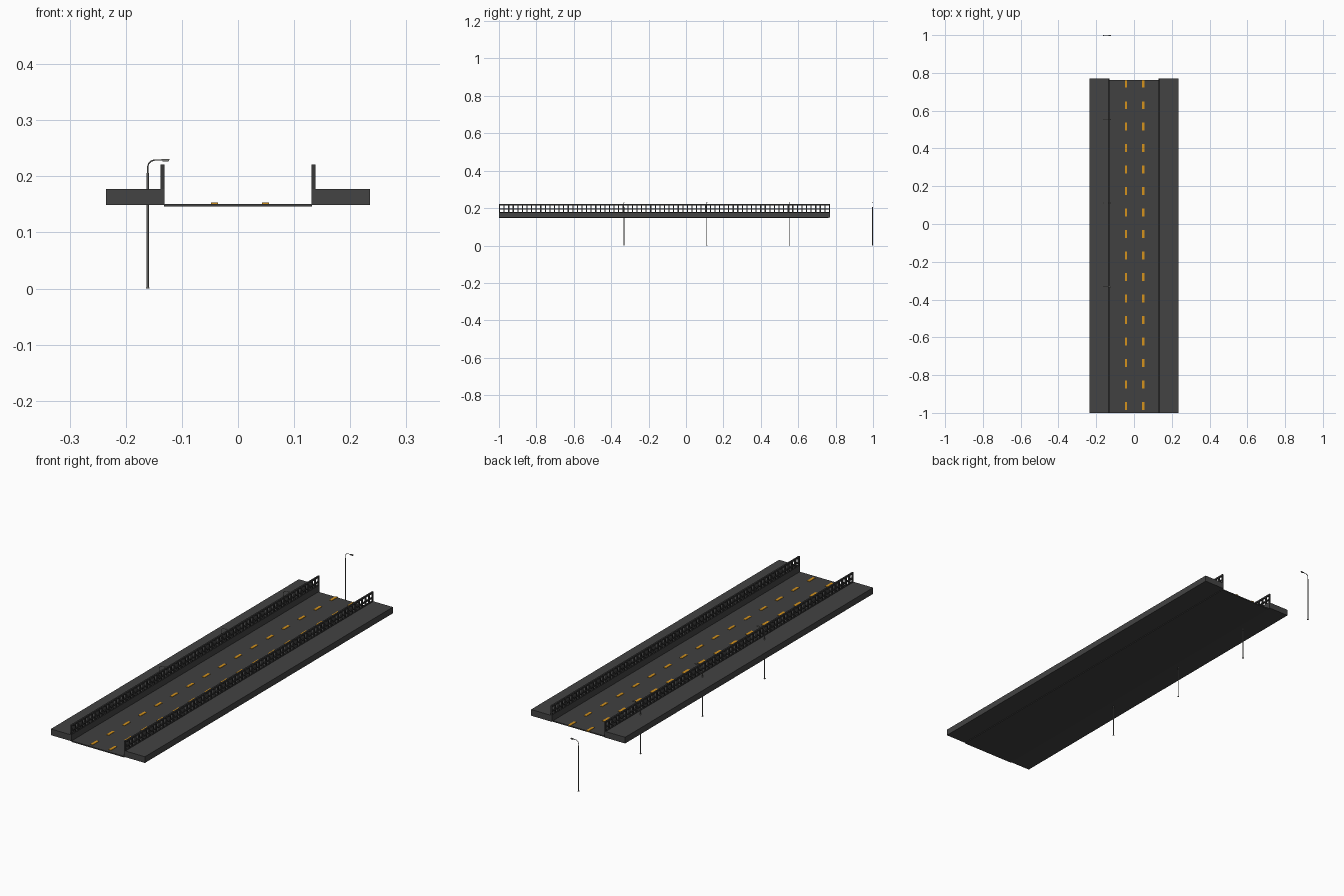
import bpy, bmesh
from mathutils import Matrix, Vector

cube = bpy.data.objects.get("Cube")
if cube:
    bpy.data.objects.remove(cube)

FRONT, BACK = -1.0, 0.77


def material(name, rgb):
    m = bpy.data.materials.new(name)
    m.use_nodes = True
    m.diffuse_color = (*rgb, 1)
    m.node_tree.nodes["Principled BSDF"].inputs["Base Color"].default_value = (*rgb, 1)
    return m


asphalt = material("asphalt", (0.052, 0.052, 0.052))
paving = material("paving", (0.056, 0.056, 0.056))
rail_grey = material("dark_rail", (0.04, 0.04, 0.04))
amber = material("amber_paint", (0.66, 0.29, 0.012))
steel = material("lamp_steel", (0.2, 0.2, 0.19))


def box(bm, low, high):
    low, high = Vector(low), Vector(high)
    mat = Matrix.Translation((low + high) / 2) @ Matrix.Diagonal((*(high - low), 1))
    bmesh.ops.create_cube(bm, size=1, matrix=mat)


def finish(bm, name, mat):
    mesh = bpy.data.meshes.new(name)
    bm.to_mesh(mesh)
    bm.free()
    mesh.materials.append(mat)
    ob = bpy.data.objects.new(name, mesh)
    bpy.context.collection.objects.link(ob)
    return ob


# Road deck
bm = bmesh.new()
box(bm, (-0.132, FRONT, 0.146), (0.132, BACK - 0.008, 0.151))
finish(bm, "road_deck", asphalt)

# Dashed lane lines
bm = bmesh.new()
for x in (-0.042, 0.049):
    for i in range(16):
        y = -0.963 + i * 0.1137
        box(bm, (x - 0.006, y - 0.021, 0.150), (x + 0.006, y + 0.021, 0.153))
finish(bm, "lane_dashes", amber)

# Raised sidewalks and their railings
for side, s in (("left", 1), ("right", -1)):
    bm = bmesh.new()
    xs = sorted((s * 0.131, s * 0.235))
    box(bm, (xs[0], FRONT, 0.149), (xs[1], BACK, 0.177))
    finish(bm, side + "_sidewalk", paving)

    bm = bmesh.new()
    a, b = sorted((s * 0.131, s * 0.138))
    for low, high in ((0.214, 0.221), (0.192, 0.197), (0.176, 0.180)):
        box(bm, (a, FRONT, low), (b, BACK, high))
    bays = 72
    for i in range(bays + 1):
        y = FRONT + 0.003 + (BACK - FRONT - 0.006) * i / bays
        box(bm, (a, y - 0.003, 0.177), (b, y + 0.003, 0.216))
    finish(bm, side + "_railing", rail_grey)


# Street lamps
def tube(name, points, radius):
    curve = bpy.data.curves.new(name, "CURVE")
    curve.dimensions = "3D"
    curve.bevel_depth = radius
    curve.bevel_resolution = 1
    curve.use_fill_caps = True
    spline = curve.splines.new("POLY")
    spline.points.add(len(points) - 1)
    for p, co in zip(spline.points, points):
        p.co = (*co, 1)
    curve.materials.append(steel)
    ob = bpy.data.objects.new(name, curve)
    bpy.context.collection.objects.link(ob)


arm = [(-0.161, 0.2), (-0.161, 0.217), (-0.159, 0.223), (-0.155, 0.227),
       (-0.149, 0.229), (-0.134, 0.229)]
for i in range(4):
    y = -0.332 + i * 0.443
    tube(f"lamp_pole_{i + 1}", [(-0.161, y, 0.0), (-0.161, y, 0.206)], 0.0022)
    tube(f"lamp_arm_{i + 1}", [(x, y, z) for x, z in arm], 0.0012)
    bm = bmesh.new()
    box(bm, (-0.164, y - 0.003, 0), (-0.158, y + 0.003, 0.002))
    finish(bm, f"lamp_base_{i + 1}", steel)
    bm = bmesh.new()
    box(bm, (-0.136, y - 0.003, 0.2265), (-0.122, y + 0.003, 0.2305))
    # taper the underside of the lamp head
    for v in bm.verts:
        if v.co.z < 0.228:
            v.co.x = -0.129 + (v.co.x + 0.129) * 0.75
    finish(bm, f"lamp_head_{i + 1}", steel)
